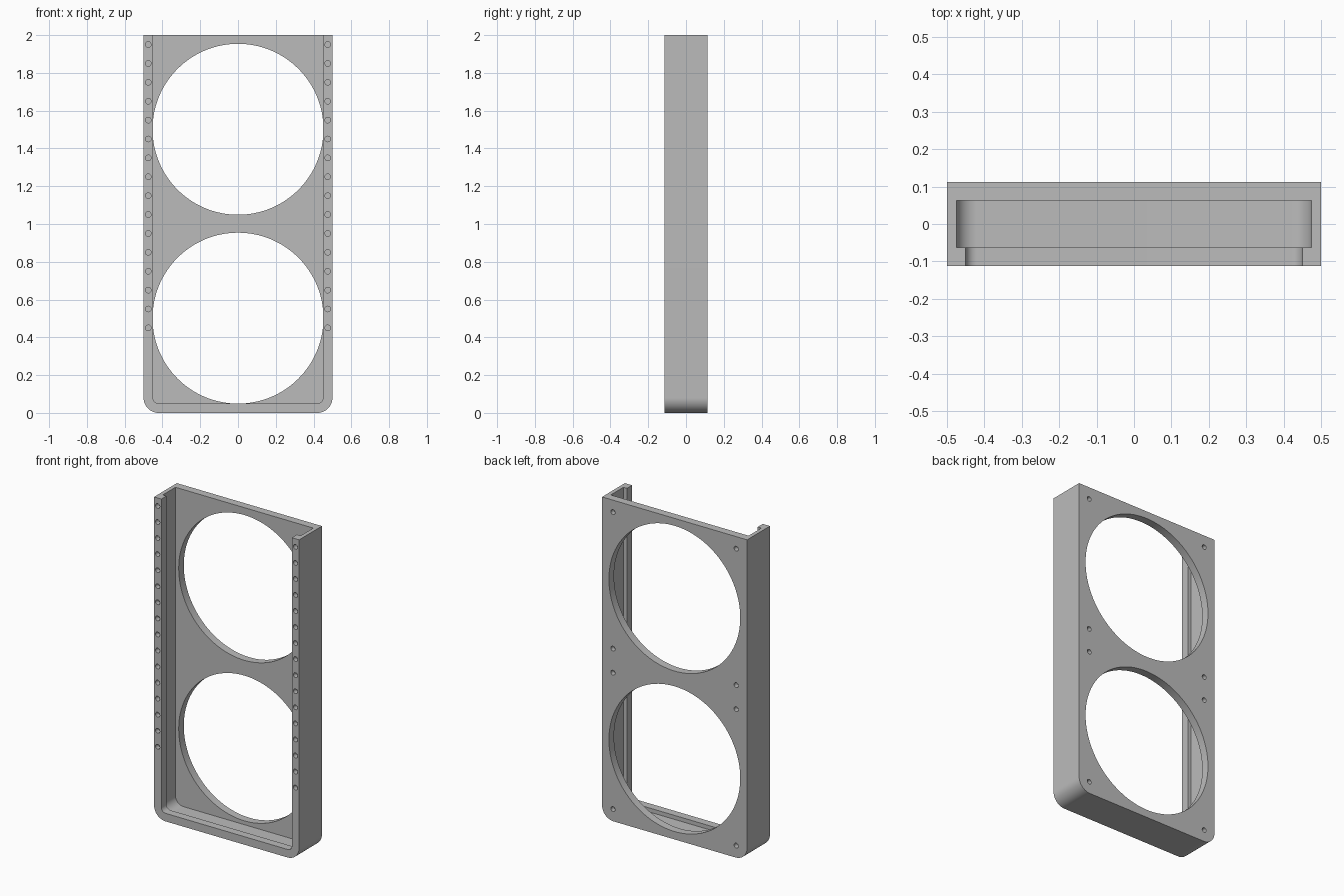
import bpy, bmesh, math
from mathutils import Matrix, Vector

if "Cube" in bpy.data.objects:
    bpy.data.objects.remove(bpy.data.objects["Cube"], do_unlink=True)

HALF_DEPTH = 0.1125
WALL = 0.05

grey = bpy.data.materials.new("plain grey")
grey.use_nodes = True
colour = (0.5, 0.5, 0.5, 1)
grey.diffuse_color = colour
grey.node_tree.nodes["Principled BSDF"].inputs["Base Color"].default_value = colour


def make_object(name, bm):
    bmesh.ops.recalc_face_normals(bm, faces=bm.faces)
    mesh = bpy.data.meshes.new(name)
    bm.to_mesh(mesh)
    bm.free()
    mesh.materials.append(grey)
    obj = bpy.data.objects.new(name, mesh)
    bpy.context.collection.objects.link(obj)
    return obj


def u_block(name, half_width, bottom, top, radius, y0, y1, steps=16):
    """Upright slab with square top corners and rounded bottom corners."""
    outline = [(half_width, top), (-half_width, top)]
    for side, start in ((-1, math.pi), (1, 1.5 * math.pi)):
        for i in range(steps + 1):
            a = start + i / steps * math.pi / 2
            outline.append((side * (half_width - radius) + radius * math.cos(a),
                            bottom + radius + radius * math.sin(a)))
    bm = bmesh.new()
    face = bm.faces.new([bm.verts.new((x, y0, z)) for x, z in outline])
    moved = bmesh.ops.extrude_face_region(bm, geom=[face])["geom"]
    bmesh.ops.translate(bm, vec=(0, y1 - y0, 0),
                        verts=[v for v in moved if isinstance(v, bmesh.types.BMVert)])
    return make_object(name, bm)


def add_rod(bm, x, z, y0, y1, r0, r1, sides):
    """Cylinder or cone along y, from y0 to y1."""
    turn = Matrix.Rotation(-math.pi / 2, 4, "X")
    place = Matrix.Translation(Vector((x, (y0 + y1) / 2, z)))
    bmesh.ops.create_cone(bm, cap_ends=True, segments=sides, radius1=r0, radius2=r1,
                          depth=y1 - y0, matrix=place @ turn)


def cut(target, cutter):
    cutter.hide_render = True
    mod = target.modifiers.new(cutter.name, "BOOLEAN")
    mod.operation = "DIFFERENCE"
    mod.solver = "EXACT"
    mod.object = cutter
    bpy.context.view_layer.objects.active = target
    bpy.ops.object.modifier_apply(modifier=mod.name)
    bpy.data.objects.remove(cutter, do_unlink=True)


# Outer shell with rounded lower corners
frame = u_block("fan_frame", 0.5, 0, 2, 0.08, -HALF_DEPTH, HALF_DEPTH)

# Wide slot inside and narrower opening through the front lip
lip_back = -HALF_DEPTH + WALL
plate_front = HALF_DEPTH - WALL
cut(frame, u_block("slot_cutter", 0.475, 0.025, 2.2, 0.055, lip_back, plate_front))
cut(frame, u_block("opening_cutter", 0.45, 0.05, 2.2, 0.03, -0.2, 0))

# Two large round openings in the back plate
bm = bmesh.new()
for z in (0.5015, 1.5015):
    add_rod(bm, 0, z, 0, 0.2, 0.4525, 0.4525, 128)
cut(frame, make_object("fan_opening_cutter", bm))

# Blind pointed screw holes: a row down each front lip, four around each opening
bm = bmesh.new()
R = 0.015
for x in (-0.475, 0.475):
    for i in range(16):
        z = 0.45 + 0.1 * i
        add_rod(bm, x, z, -0.15, -HALF_DEPTH + 0.03, R, R, 16)
cut(frame, make_object("front_hole_cutter", bm))

bm = bmesh.new()
for x in (-0.425, 0.425):
    for z in (0.075, 0.925, 1.075, 1.925):
        add_rod(bm, x, z, HALF_DEPTH - 0.03, 0.15, R, R, 16)
cut(frame, make_object("back_hole_cutter", bm))

# Smooth the curved walls, keep the edges crisp
bpy.ops.object.select_all(action="DESELECT")
frame.select_set(True)
bpy.context.view_layer.objects.active = frame
bpy.ops.object.shade_smooth_by_angle(angle=math.radians(30))
